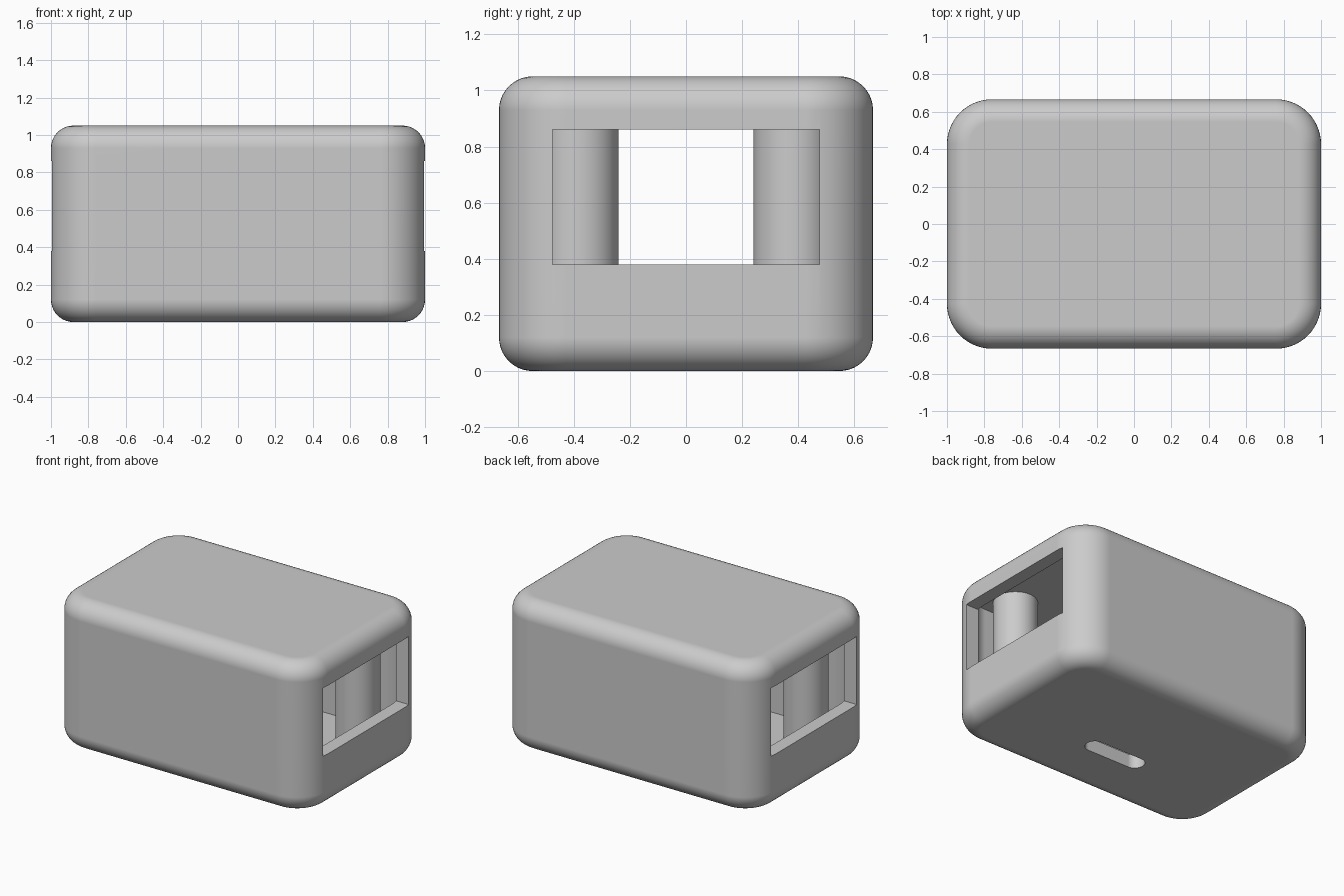
import bpy
import bmesh
from mathutils import Matrix, Vector

start_cube = bpy.data.objects.get("Cube")
if start_cube:
    bpy.data.objects.remove(start_cube, do_unlink=True)

# Overall sizes
LENGTH, WIDTH, HEIGHT = 2.0, 1.333, 1.05
WALL = 0.095

grey = bpy.data.materials.new("light_grey")
grey.use_nodes = True
grey.diffuse_color = (0.6, 0.6, 0.6, 1)
grey.node_tree.nodes["Principled BSDF"].inputs["Base Color"].default_value = (0.6, 0.6, 0.6, 1)


def add_object(name, bm):
    mesh = bpy.data.meshes.new(name)
    bm.to_mesh(mesh)
    bm.free()
    mesh.materials.append(grey)
    obj = bpy.data.objects.new(name, mesh)
    bpy.context.collection.objects.link(obj)
    return obj


def rounded_box(name, size, centre, corner=0.0, rim=0.0, segments=14):
    """Box with rounded upright corners and optional rounded top and bottom rims."""
    bm = bmesh.new()
    bmesh.ops.create_cube(bm, size=1, matrix=Matrix.Translation(centre) @ Matrix.Diagonal((*size, 1)))
    if corner:
        upright = [e for e in bm.edges if abs(e.verts[0].co.z - e.verts[1].co.z) > 1e-4]
        bmesh.ops.bevel(bm, geom=upright, offset=corner, offset_type='OFFSET',
                        segments=segments, profile=0.5, affect='EDGES')
    if rim:
        loops = [e for e in bm.edges if abs(e.verts[0].co.z - e.verts[1].co.z) < 1e-4]
        bmesh.ops.bevel(bm, geom=loops, offset=rim, offset_type='OFFSET',
                        segments=10, profile=0.5, affect='EDGES')
    bmesh.ops.recalc_face_normals(bm, faces=bm.faces)
    return add_object(name, bm)


def smooth(obj):
    bpy.ops.object.select_all(action='DESELECT')
    obj.select_set(True)
    bpy.context.view_layer.objects.active = obj
    bpy.ops.object.shade_smooth_by_angle(angle=0.6)


# Hollow outer shell
middle = Vector((0, 0, HEIGHT / 2))
shell = rounded_box("shell", (LENGTH, WIDTH, HEIGHT), middle, corner=0.24, rim=0.12)

# Cutters: inner chamber, window through both ends, slot in the underside
cutters = [
    rounded_box("chamber_cutter", (LENGTH - 2 * WALL, WIDTH - 2 * WALL, HEIGHT - 2 * WALL),
                middle, corner=0.145),
    rounded_box("window_cutter", (2.4, 0.95, 0.48), Vector((0, 0, 0.62))),
    rounded_box("slot_cutter", (0.46, 0.13, 0.3), Vector((0, -0.19, 0.05)), corner=0.0645),
]
bpy.context.view_layer.objects.active = shell
for cutter in cutters:
    cutter.hide_render = True
    cut = shell.modifiers.new(cutter.name, 'BOOLEAN')
    cut.operation = 'DIFFERENCE'
    cut.solver = 'EXACT'
    cut.object = cutter
    bpy.ops.object.modifier_apply(modifier=cut.name)
    bpy.data.objects.remove(cutter, do_unlink=True)
smooth(shell)
weighted = shell.modifiers.new("flat_face_normals", 'WEIGHTED_NORMAL')
weighted.keep_sharp = True

# Four round posts from floor to ceiling
post_height = HEIGHT - 2 * WALL + 0.01
for x_side, end in ((-1, "right"), (1, "left")):
    for y_side, depth in ((-1, "front"), (1, "back")):
        bm = bmesh.new()
        bmesh.ops.create_cone(bm, cap_ends=True, segments=48, radius1=0.143, radius2=0.143,
                              depth=post_height,
                              matrix=Matrix.Translation((x_side * 0.665, y_side * 0.383, HEIGHT / 2)))
        smooth(add_object(f"{depth}_{end}_post", bm))
